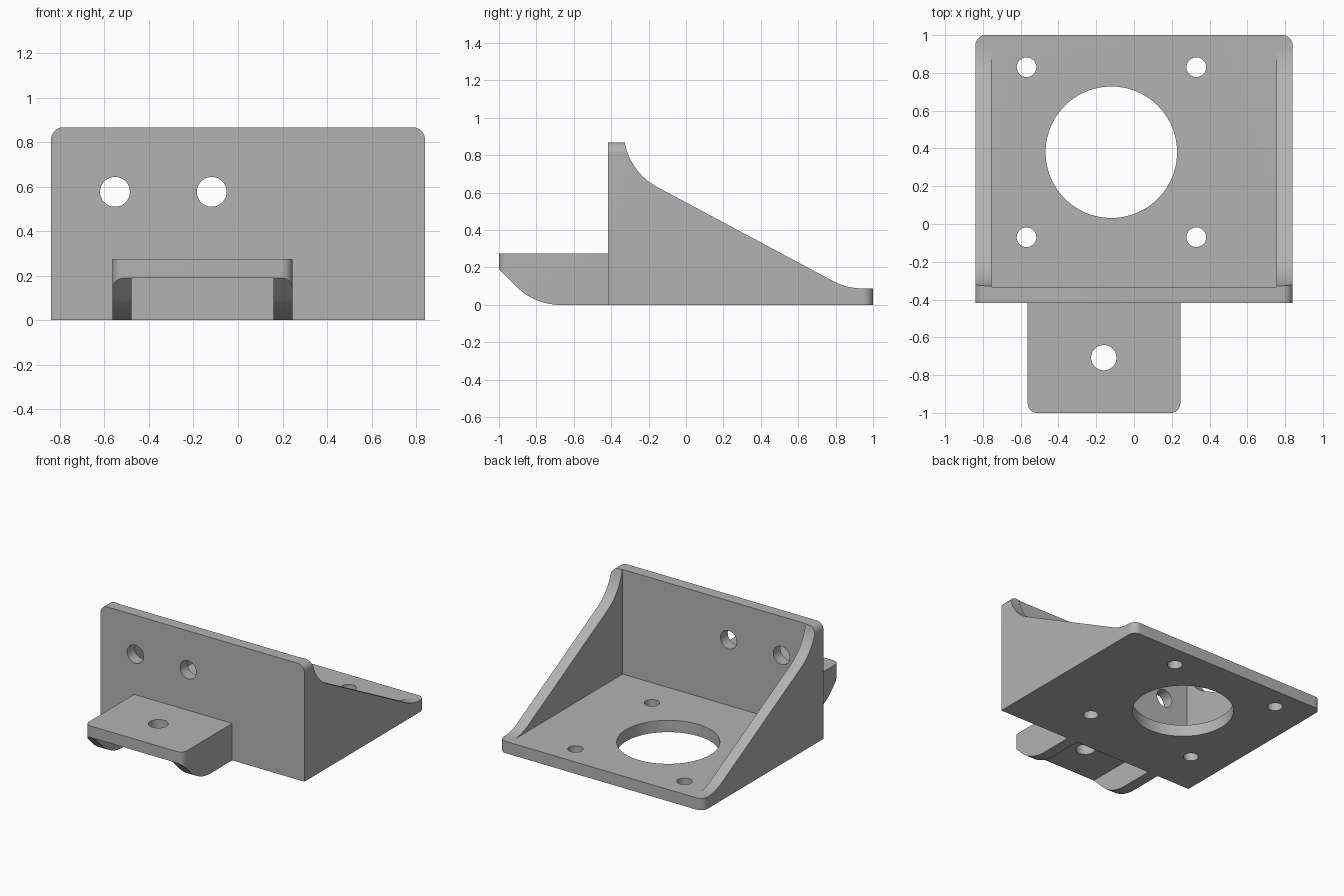
import bpy, bmesh, math
from mathutils import Vector

if "Cube" in bpy.data.objects:
    bpy.data.objects.remove(bpy.data.objects["Cube"])

grey = bpy.data.materials.new("plain grey")
grey.use_nodes = True
COLOUR = (0.45, 0.45, 0.45, 1)
grey.diffuse_color = COLOUR
grey.node_tree.nodes["Principled BSDF"].inputs["Base Color"].default_value = COLOUR

# Maps (u, v, depth) to x, y, z for an outline extruded along each axis
AXES = {"x": lambda u, v, d: (d, u, v),
        "y": lambda u, v, d: (u, d, v),
        "z": lambda u, v, d: (u, v, d)}


def rounded(corners, steps=12):
    """Outline from (u, v, radius) corners, each with a tangent arc."""
    out = []
    for i, (u, v, r) in enumerate(corners):
        p = Vector((u, v))
        if not r:
            out.append(p)
            continue
        a = (Vector(corners[i - 1][:2]) - p).normalized()
        b = (Vector(corners[(i + 1) % len(corners)][:2]) - p).normalized()
        half = a.angle(b) / 2
        centre = p + (a + b).normalized() * r / math.sin(half)
        start = p + a * r / math.tan(half) - centre
        end = p + b * r / math.tan(half) - centre
        sweep = start.angle(end)
        for k in range(steps + 1):
            t = k / steps
            out.append(centre + (start * math.sin((1 - t) * sweep)
                                 + end * math.sin(t * sweep)) / math.sin(sweep))
    return out


def extrude(name, outline, axis, low, high):
    bm = bmesh.new()
    face = bm.faces.new([bm.verts.new(AXES[axis](p[0], p[1], low)) for p in outline])
    side = bmesh.ops.extrude_face_region(bm, geom=[face])["geom"]
    moved = [g for g in side if isinstance(g, bmesh.types.BMVert)]
    bmesh.ops.translate(bm, verts=moved, vec=AXES[axis](0, 0, high - low))
    bmesh.ops.recalc_face_normals(bm, faces=bm.faces)
    mesh = bpy.data.meshes.new(name)
    bm.to_mesh(mesh)
    bm.free()
    mesh.materials.append(grey)
    obj = bpy.data.objects.new(name, mesh)
    bpy.context.collection.objects.link(obj)
    return obj


def box(name, x0, x1, y0, y1, z0, z1):
    return extrude(name, [(x0, y0), (x1, y0), (x1, y1), (x0, y1)], "z", z0, z1)


def combine(target, tool, operation):
    bpy.context.view_layer.objects.active = target
    mod = target.modifiers.new(operation, "BOOLEAN")
    mod.operation, mod.solver, mod.object = operation, "EXACT", tool
    bpy.ops.object.modifier_apply(modifier=mod.name)
    bpy.data.objects.remove(tool)


def drill(target, axis, u, v, radius, low, high, sides=48):
    ring = [(u + radius * math.cos(math.tau * k / sides),
             v + radius * math.sin(math.tau * k / sides)) for k in range(sides)]
    combine(target, extrude("drill", ring, axis, low, high), "DIFFERENCE")


HALF, FRONT, WALL, BACK = 0.84, -0.418, -0.333, 1.0
TOP, FLOOR, FILLET, CORNER = 0.867, 0.088, 0.34, 0.055

# Side profile: tall wall, sloping gusset with tangent fillets, thin floor
slope = 0.535
wall_z = 0.726
floor_y = WALL + (wall_z - FLOOR) / slope
profile = rounded([(FRONT, 0, 0), (FRONT, 1.2, 0), (WALL, 1.2, 0),
                   (WALL, wall_z, FILLET), (floor_y, FLOOR, FILLET),
                   (BACK, FLOOR, 0), (BACK, 0, 0)], 20)
bracket = extrude("mounting_bracket", profile, "x", -HALF, HALF)

# Round the wall top and the rear floor corners
combine(bracket, extrude("wall_outline", rounded(
    [(-HALF, -0.0, 0), (HALF, 0, 0), (HALF, TOP, CORNER), (-HALF, TOP, CORNER)]),
    "y", -1.5, 1.5), "INTERSECT")
combine(bracket, extrude("floor_outline", rounded(
    [(-HALF, FRONT, 0), (HALF, FRONT, 0), (HALF, BACK, CORNER), (-HALF, BACK, CORNER)]),
    "z", -0.5, 1.5), "INTERSECT")

# Hollow between the gussets
combine(bracket, box("pocket", -0.755, 0.755, WALL, 1.5, FLOOR, 1.5), "DIFFERENCE")

# Shelf with two underside ribs
LEFT, RIGHT, SHELF_TOP, UNDER = -0.563, 0.245, 0.275, 0.19
shelf = extrude("shelf", rounded(
    [(-1, SHELF_TOP, 0), (-1, UNDER, 0), (UNDER - 1, 0, FILLET),
     (-0.38, 0, 0), (-0.38, SHELF_TOP, 0)], 20), "x", LEFT, RIGHT)
combine(shelf, extrude("shelf_outline", rounded(
    [(LEFT, -1, 0.05), (RIGHT, -1, 0.05), (RIGHT, 0, 0), (LEFT, 0, 0)]),
    "z", -0.5, 1), "INTERSECT")
combine(shelf, box("rib_gap", LEFT + 0.085, RIGHT - 0.085, -1.5, 0, -0.5, UNDER),
        "DIFFERENCE")
drill(shelf, "z", -0.16, -0.708, 0.067, -0.5, 1)
combine(bracket, shelf, "UNION")

# Wall holes, large floor opening and its four screw holes
for x in (-0.553, -0.118):
    drill(bracket, "y", x, 0.577, 0.067, -0.6, 0)
drill(bracket, "z", -0.12, 0.38, 0.348, -0.5, 0.3, 96)
for x in (-0.569, 0.33):
    for y in (-0.07, 0.83):
        drill(bracket, "z", x, y, 0.052, -0.5, 0.3)

bpy.ops.object.select_all(action="DESELECT")
bracket.select_set(True)
bpy.context.view_layer.objects.active = bracket
bpy.ops.object.shade_smooth_by_angle(angle=math.radians(25))
